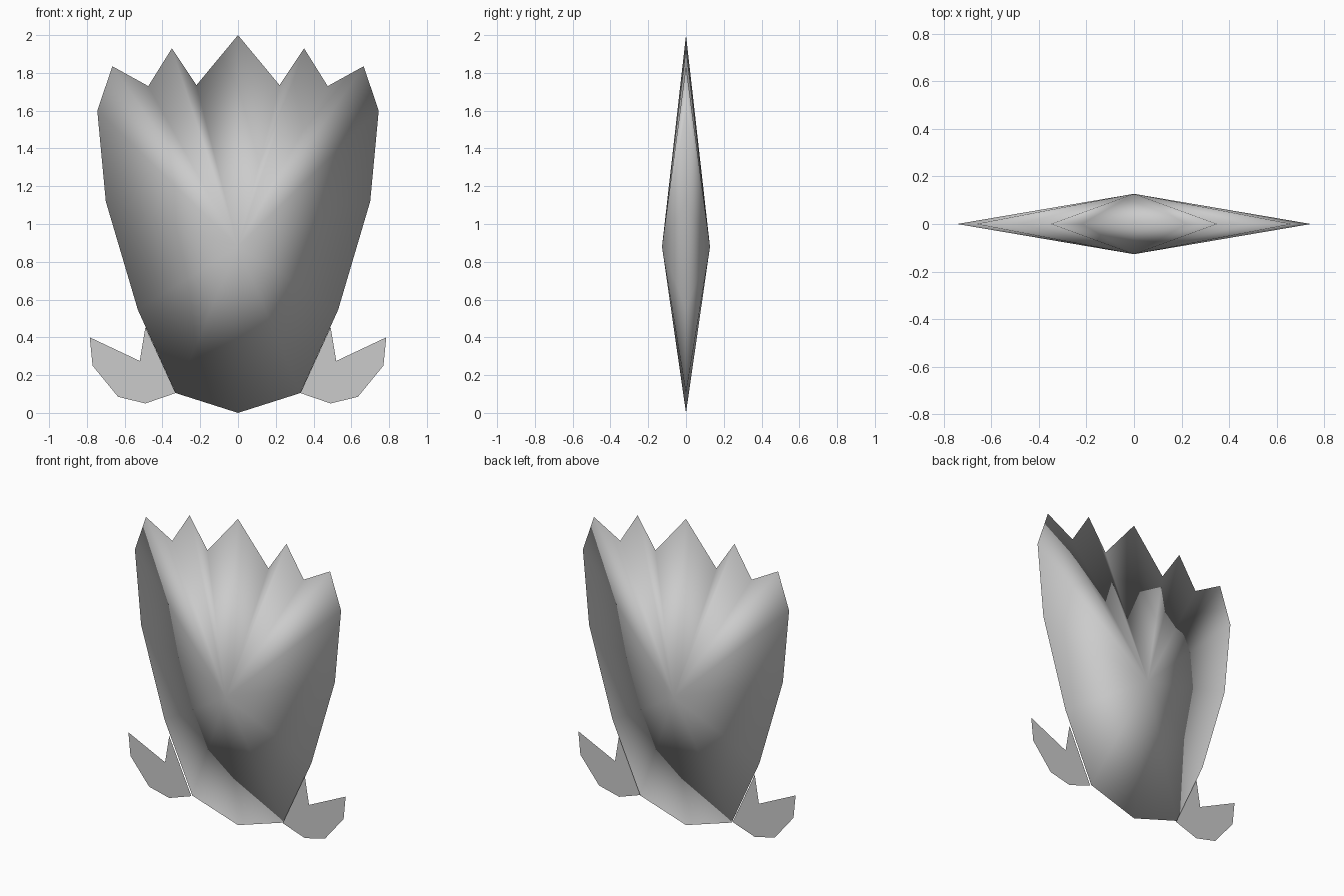
import bpy
import bmesh

cube = bpy.data.objects.get("Cube")
if cube:
    bpy.data.objects.remove(cube, do_unlink=True)

grey = bpy.data.materials.new("plain_grey")
grey.use_nodes = True
grey.diffuse_color = (0.6, 0.6, 0.6, 1)
grey.node_tree.nodes["Principled BSDF"].inputs["Base Color"].default_value = (0.6, 0.6, 0.6, 1)


def finish(name, bm):
    """Turn a bmesh into a smooth, coloured object."""
    for face in bm.faces:
        face.smooth = True
    mesh = bpy.data.meshes.new(name)
    bm.to_mesh(mesh)
    bm.free()
    mesh.materials.append(grey)
    obj = bpy.data.objects.new(name, mesh)
    bpy.context.collection.objects.link(obj)
    return obj


# Flower head: a jagged rim fanned to a front and a back apex
half_rim = [(0, 2.0), (0.22, 1.735), (0.35, 1.93), (0.475, 1.73), (0.665, 1.835),
            (0.745, 1.6), (0.70, 1.12), (0.53, 0.545), (0.33, 0.105), (0, 0)]
outline = half_rim + [(-x, z) for x, z in half_rim[-2:0:-1]]

bm = bmesh.new()
rim = [bm.verts.new((x, 0, z)) for x, z in outline]
for depth in (-0.127, 0.127):
    apex = bm.verts.new((0, depth, 0.88))
    for i, vert in enumerate(rim):
        bm.faces.new((vert, rim[i - 1], apex))
bmesh.ops.recalc_face_normals(bm, faces=bm.faces)
finish("flower_head", bm)

# Flat leaves on both sides of the base
leaf_outline = [(0.33, 0.105), (0.49, 0.05), (0.635, 0.085), (0.77, 0.25),
                (0.785, 0.40), (0.52, 0.275), (0.49, 0.455)]
for name, side in (("left_leaf", 1), ("right_leaf", -1)):
    bm = bmesh.new()
    points = leaf_outline if side > 0 else leaf_outline[::-1]
    bm.faces.new([bm.verts.new((side * x, -0.01, z)) for x, z in points])
    bmesh.ops.triangulate(bm, faces=bm.faces)
    finish(name, bm)
